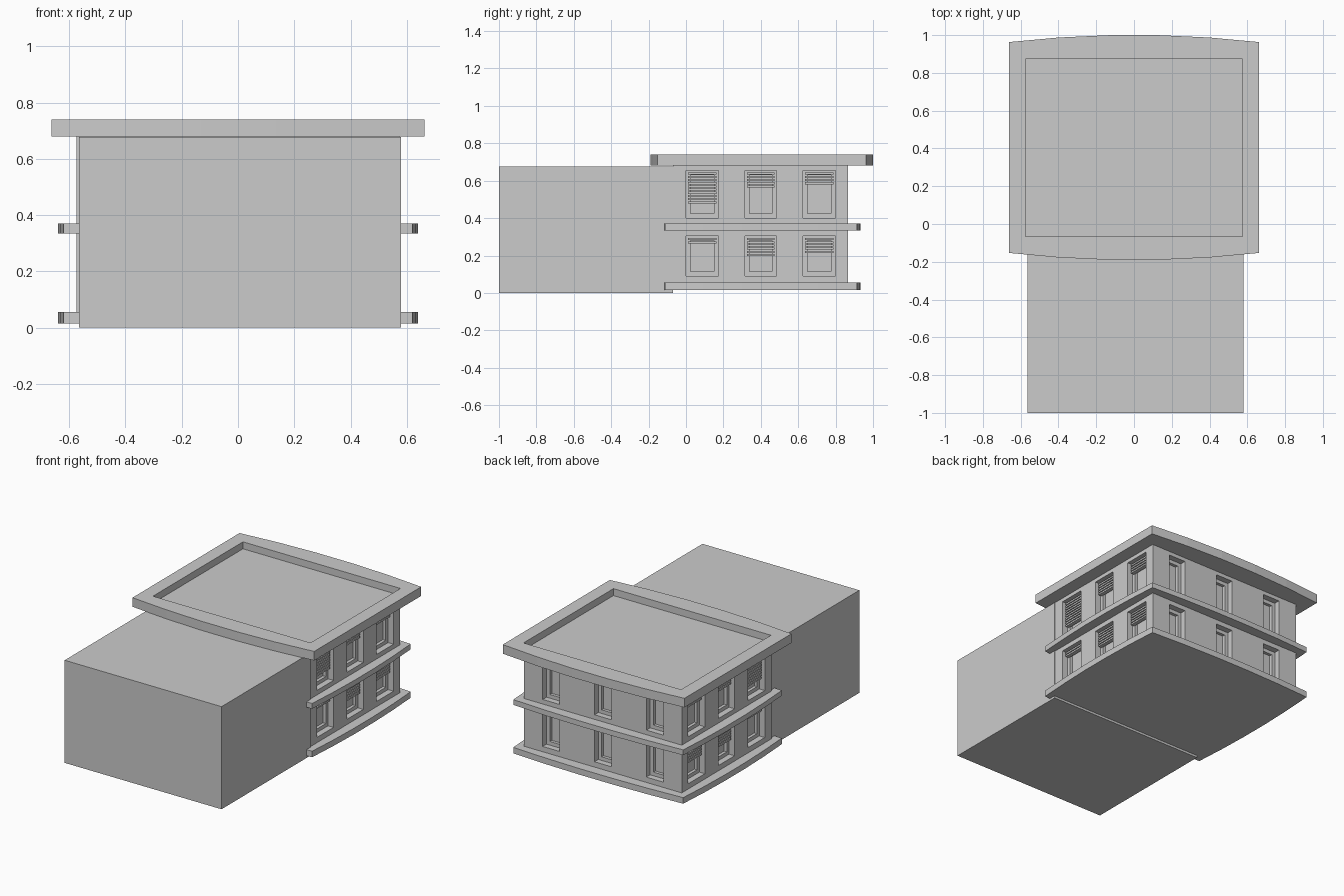
import bpy, bmesh
from mathutils import Matrix, Vector

if "Cube" in bpy.data.objects:
    bpy.data.objects.remove(bpy.data.objects["Cube"], do_unlink=True)

grey = bpy.data.materials.new("plain_grey")
grey.use_nodes = True
GREY = (0.6, 0.6, 0.6, 1)
grey.diffuse_color = GREY
grey.node_tree.nodes["Principled BSDF"].inputs["Base Color"].default_value = GREY


def finish(name, bm):
    bmesh.ops.recalc_face_normals(bm, faces=bm.faces)
    mesh = bpy.data.meshes.new(name)
    bm.to_mesh(mesh)
    bm.free()
    mesh.materials.append(grey)
    obj = bpy.data.objects.new(name, mesh)
    bpy.context.collection.objects.link(obj)
    return obj


def boxes(name, spans):
    """One object from boxes given as ((x0, x1), (y0, y1), (z0, z1))."""
    bm = bmesh.new()
    for span in spans:
        mid = Vector([(a + b) / 2 for a, b in span])
        size = Vector([abs(b - a) for a, b in span])
        bmesh.ops.create_cube(bm, size=1, matrix=Matrix.Translation(mid) @ Matrix.Diagonal(size).to_4x4())
    return finish(name, bm)


def prism(name, outline, z0, z1):
    bm = bmesh.new()
    face = bm.faces.new([bm.verts.new((x, y, z0)) for x, y in outline])
    top = bmesh.ops.extrude_face_region(bm, geom=[face])["geom"]
    bmesh.ops.translate(bm, verts=[v for v in top if isinstance(v, bmesh.types.BMVert)], vec=(0, 0, z1 - z0))
    return finish(name, bm)


def cut(target, cutter):
    cutter.hide_render = True
    mod = target.modifiers.new("cut", "BOOLEAN")
    mod.operation = "DIFFERENCE"
    mod.solver = "EXACT"
    mod.object = cutter
    bpy.context.view_layer.objects.active = target
    bpy.ops.object.modifier_apply(modifier=mod.name)
    bpy.data.objects.remove(cutter, do_unlink=True)


def bowed_outline(hx, y0, y1, bow_x, bow_y, steps=5):
    """Rectangle whose edges bulge outward by bow_x and bow_y."""
    mid, hy = (y0 + y1) / 2, (y1 - y0) / 2
    ts = [-1 + 2 * i / steps for i in range(steps)]
    bulge = [(1 - t * t) for t in ts]
    pts = [(t * hx, -hy - bow_y * b) for t, b in zip(ts, bulge)]
    pts += [(hx + bow_x * b, t * hy) for t, b in zip(ts, bulge)]
    pts += [(-x, -y) for x, y in pts]
    return [(x, y + mid) for x, y in pts]


# Plain front block
boxes("front_block", [((-0.565, 0.58), (-1, -0.07), (0, 0.677))])

# Windowed rear building
HALF, BACK = 0.575, 0.865
body = boxes("rear_building", [((-HALF, HALF), (-0.07, BACK), (0.02, 0.69))])

# Windows: side bays along y, back bays along x, on two storeys
STOREYS = [(0.09, 0.305), (0.40, 0.655)]
SIDE_BAYS = [(0, 0.175), (0.315, 0.485), (0.625, 0.80)]
BACK_BAYS = [(c - 0.062, c + 0.062) for c in (-0.378, 0, 0.378)]


def inset(span, d):
    return (span[0] + d, span[1] - d)


def recesses(depth, margin):
    result = []
    for storey in STOREYS:
        z = inset(storey, margin)
        for bay in SIDE_BAYS:
            for s in (-1, 1):
                result.append(((s * (HALF - depth), s * (HALF + 0.1)), inset(bay, margin), z))
        for bay in BACK_BAYS:
            result.append((inset(bay, margin), (BACK - depth, BACK + 0.1), z))
    return result


cut(body, boxes("window_openings", recesses(0.04, 0)))
cut(body, boxes("window_panes", recesses(0.06, 0.024)))

# Blinds drawn down by different amounts
DROPS = [(0.03, 0.105, 0.09), (0.175, 0.09, 0.07)]
slats = []
for storey, drops in zip(STOREYS, DROPS):
    for bay, drop in zip(SIDE_BAYS, drops):
        for i in range(max(2, round(drop / 0.017))):
            z = storey[1] - 0.012 - i * 0.017
            for s in (-1, 1):
                slats.append(((s * (HALF - 0.042), s * (HALF - 0.016)), inset(bay, 0.012), (z - 0.011, z)))
boxes("window_blinds", slats)

# Bowed ledges at the foot and between the storeys
for name, z0, z1 in (("base_ledge", 0.015, 0.055), ("middle_ledge", 0.335, 0.37)):
    prism(name, bowed_outline(0.62, -0.113, 0.915, 0.02, 0.02), z0, z1)

# Overhanging roof with a sunken deck
roof = prism("roof", bowed_outline(0.663, -0.153, 0.963, 0, 0.038), 0.68, 0.74)
cut(roof, boxes("roof_recess", [((-HALF, HALF), (-0.065, 0.873), (0.694, 0.9))]))
